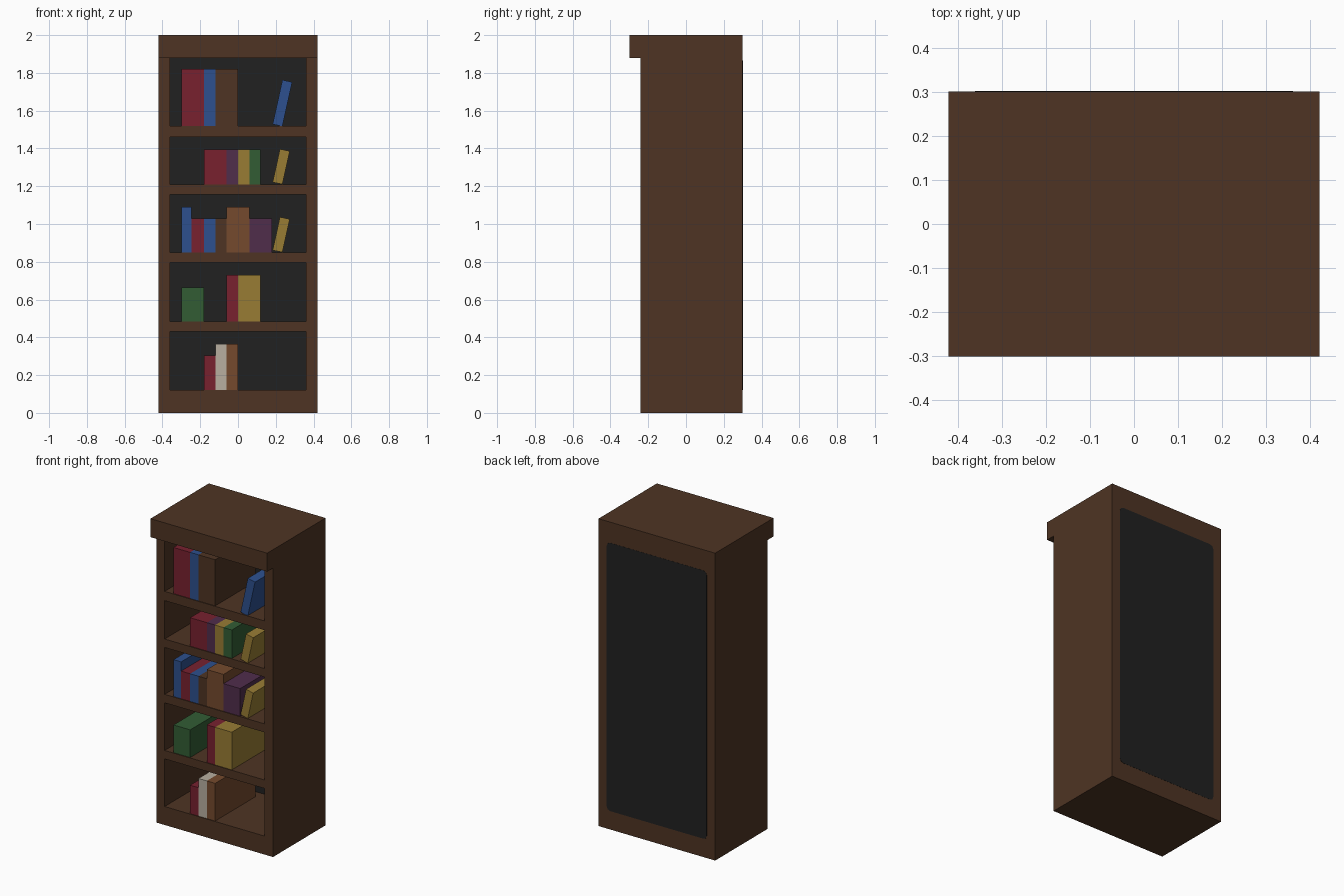
import bpy, bmesh, math
from mathutils import Matrix, Vector

if "Cube" in bpy.data.objects:
    bpy.data.objects.remove(bpy.data.objects["Cube"])


def material(name, r, g, b):
    # sRGB 0-255 to linear
    def lin(c):
        c /= 255
        return c / 12.92 if c <= 0.04045 else ((c + 0.055) / 1.055) ** 2.4
    m = bpy.data.materials.new(name)
    m.diffuse_color = (lin(r), lin(g), lin(b), 1)
    m.use_nodes = True
    m.node_tree.nodes["Principled BSDF"].inputs["Base Color"].default_value = m.diffuse_color
    return m


MATS = {
    "wood": material("dark_wood", 78, 52, 35),
    "black": material("back_black", 33, 33, 33),
    "red": material("book_red", 120, 33, 47),
    "blue": material("book_blue", 45, 80, 142),
    "green": material("book_green", 50, 92, 52),
    "yellow": material("book_yellow", 152, 124, 52),
    "tan": material("book_tan", 117, 74, 45),
    "purple": material("book_purple", 80, 45, 75),
    "cream": material("book_cream", 184, 175, 160),
}


def finish(name, bm, mat):
    bmesh.ops.recalc_face_normals(bm, faces=bm.faces)
    me = bpy.data.meshes.new(name)
    bm.to_mesh(me)
    bm.free()
    me.materials.append(MATS[mat])
    ob = bpy.data.objects.new(name, me)
    bpy.context.collection.objects.link(ob)
    return ob


def box(name, x0, x1, y0, y1, z0, z1, mat, round_corners=0):
    bm = bmesh.new()
    bmesh.ops.create_cube(bm, size=1)
    for v in bm.verts:
        v.co = Vector((x1 if v.co.x > 0 else x0,
                       y1 if v.co.y > 0 else y0,
                       z1 if v.co.z > 0 else z0))
    if round_corners:
        edges = [e for e in bm.edges
                 if abs(e.verts[0].co.y - e.verts[1].co.y) > 1e-5]
        bmesh.ops.bevel(bm, geom=edges, offset=round_corners, segments=2,
                        profile=0.5, affect='EDGES')
    return finish(name, bm, mat)


FRONT, BACK = -0.24, 0.30
INNER_BACK = 0.24

# Case: sides, base, overhanging top, back
for name, s in (("left_side", -1), ("right_side", 1)):
    xs = sorted((s * 0.36, s * 0.42))
    box(name, xs[0], xs[1], FRONT, BACK, 0, 1.88, "wood")
box("base", -0.36, 0.36, FRONT, BACK, 0, 0.12, "wood")
box("cornice", -0.42, 0.42, -0.30, BACK, 1.88, 2.0, "wood")
box("back_board", -0.36, 0.36, INNER_BACK, BACK, 0.12, 1.88, "wood")
box("inner_back_panel", -0.36, 0.36, INNER_BACK - 0.002, INNER_BACK, 0.12, 1.88, "black")
box("outer_back_panel", -0.36, 0.36, BACK - 0.001, BACK + 0.001, 0.12, 1.865, "black", 0.025)

# Shelves
for i, (z0, z1) in enumerate(((0.43, 0.485), (0.795, 0.85), (1.155, 1.21), (1.46, 1.52))):
    box(f"shelf_{i + 1}", -0.36, 0.36, FRONT, INNER_BACK, z0, z1, "wood")

# Upright books: shelf height -> (left edge, width, height, colour)
BOOK_Y = (-0.235, 0.18)
ROWS = (
    (0.12, ((-0.18, 0.06, 0.185, "red"), (-0.12, 0.06, 0.245, "cream"),
            (-0.06, 0.06, 0.245, "tan"))),
    (0.485, ((-0.30, 0.12, 0.18, "green"), (-0.06, 0.06, 0.245, "red"),
             (0.0, 0.12, 0.245, "yellow"))),
    (0.85, ((-0.30, 0.055, 0.24, "blue"), (-0.245, 0.065, 0.18, "red"),
            (-0.18, 0.06, 0.18, "blue"), (-0.12, 0.06, 0.18, "wood"),
            (-0.06, 0.12, 0.24, "tan"), (0.06, 0.12, 0.18, "purple"))),
    (1.21, ((-0.18, 0.12, 0.185, "red"), (-0.06, 0.06, 0.185, "purple"),
            (0.0, 0.06, 0.185, "yellow"), (0.06, 0.06, 0.185, "green"))),
    (1.52, ((-0.30, 0.12, 0.30, "red"), (-0.18, 0.06, 0.30, "blue"),
            (-0.12, 0.12, 0.30, "wood"))),
)
for r, (z, books) in enumerate(ROWS):
    for b, (x, w, h, colour) in enumerate(books):
        box(f"book_row{r + 1}_{b + 1}", x, x + w, *BOOK_Y, z, z + h, colour)

# Leaning books, pivoting on their lower right corner
for i, (z, h, colour) in enumerate(((0.85, 0.18, "yellow"), (1.21, 0.18, "yellow"),
                                    (1.517, 0.24, "blue"))):
    ob = box(f"leaning_book_{i + 1}", -0.053, 0, *BOOK_Y, 0, h, colour)
    ob.data.transform(Matrix.Translation((0.235, 0, z))
                      @ Matrix.Rotation(math.radians(12.5), 4, 'Y'))
